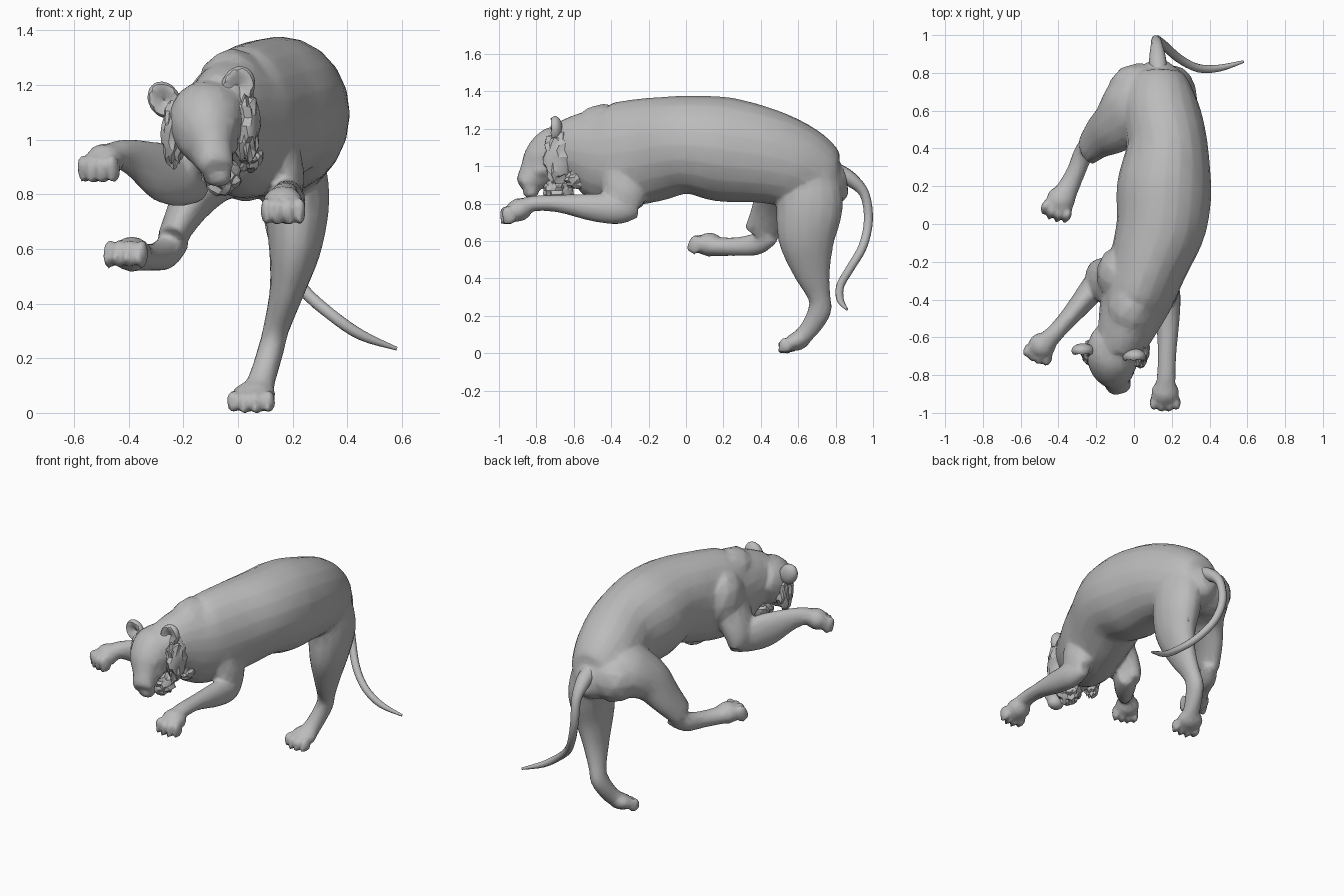
import bpy, bmesh, math, random
from mathutils import Vector, Matrix

if "Cube" in bpy.data.objects:
    bpy.data.objects.remove(bpy.data.objects["Cube"], do_unlink=True)
random.seed(4)

grey = bpy.data.materials.new("stone grey")
grey.use_nodes = True
COLOUR = (0.5, 0.5, 0.5, 1)
grey.diffuse_color = COLOUR
grey.node_tree.nodes["Principled BSDF"].inputs["Base Color"].default_value = COLOUR


def make(name, bm, angle=40):
    bmesh.ops.recalc_face_normals(bm, faces=bm.faces)
    me = bpy.data.meshes.new(name)
    bm.to_mesh(me)
    bm.free()
    me.materials.append(grey)
    ob = bpy.data.objects.new(name, me)
    bpy.context.collection.objects.link(ob)
    bpy.ops.object.select_all(action='DESELECT')
    bpy.context.view_layer.objects.active = ob
    ob.select_set(True)
    bpy.ops.object.shade_smooth_by_angle(angle=math.radians(angle))
    return ob


def spline(pts, steps=4):
    """Smooth curve through stations of any dimension."""
    out = []
    for i in range(len(pts) - 1):
        p = [pts[max(0, min(len(pts) - 1, i + k))] for k in (-1, 0, 1, 2)]
        for s in range(steps):
            t = s / steps
            out.append([0.5 * (2 * b + (c - a) * t + (2 * a - 5 * b + 4 * c - d) * t * t
                               + (3 * b - a - 3 * c + d) * t ** 3) for a, b, c, d in zip(*p)])
    return out + [list(pts[-1])]


def loft(bm, stations, ref, sides=16):
    """Elliptical tube; station = x, y, z, side radius, up radius."""
    pts = spline(stations)
    rings = []
    for i, p in enumerate(pts):
        t = (Vector(pts[min(i + 1, len(pts) - 1)][:3]) - Vector(pts[max(i - 1, 0)][:3])).normalized()
        side = t.cross(Vector(ref)).normalized()
        up = side.cross(t)
        ring = []
        for k in range(sides):
            a = 2 * math.pi * k / sides
            ring.append(bm.verts.new(Vector(p[:3]) + side * p[3] * math.cos(a) + up * p[4] * math.sin(a)))
        rings.append(ring)
    for a, b in zip(rings, rings[1:]):
        for k in range(sides):
            bm.faces.new((a[k], a[(k + 1) % sides], b[(k + 1) % sides], b[k]))
    bm.faces.new(rings[0][::-1])
    bm.faces.new(rings[-1])


def ball(bm, c, r, axes=None, sub=2):
    rot = axes.to_4x4() if axes else Matrix()
    m = Matrix.Translation(c) @ rot @ Matrix.Diagonal((*r, 1))
    bmesh.ops.create_icosphere(bm, subdivisions=sub, radius=1, matrix=m)


def paw(bm, c, d, w, l, h):
    """Pad with four toes, pointing along d."""
    f = Vector(d).normalized()
    s = f.cross(Vector((0, 0, 1))).normalized()
    u = s.cross(f)
    axes = Matrix((s, f, u)).transposed()
    c = Vector(c)
    ball(bm, c - f * l * 0.2, (w * 0.9, l * 0.85, h), axes)
    for k in (-1.5, -0.5, 0.5, 1.5):
        reach = 0.66 - 0.13 * abs(k)
        tip = c + s * k * w * 0.48 + f * l * reach - u * h * 0.1
        ball(bm, tip, (w * 0.26, l * 0.42, h * 0.85), axes)
        ball(bm, tip + f * l * 0.3 - u * h * 0.3, (w * 0.14, l * 0.25, h * 0.35), axes)


Z, FWD = (0, 0, 1), (0, -1, 0)
body = bmesh.new()

# Torso and neck
loft(body, [(.13, .86, .92, .05, .07), (.13, .78, .92, .14, .15), (.14, .62, .99, .20, .22),
            (.175, .42, 1.055, .215, .255), (.16, .2, 1.09, .25, .28), (.145, 0, 1.115, .24, .262),
            (.08, -.2, 1.085, .21, .28), (.01, -.4, 1.06, .19, .275),
            (-.04, -.55, 1.085, .155, .21), (-.085, -.68, 1.085, .12, .15)], Z, 20)

# Shoulder blades, withers and rump
ball(body, (.165, -.27, 1.07), (.08, .13, .18))
ball(body, (-.09, -.27, 1.09), (.11, .15, .18))
ball(body, (-.02, -.44, 1.19), (.13, .17, .145))
ball(body, (.03, .71, .92), (.17, .145, .15))

# Head with muzzle, nose, chin, brows and cheekbones
loft(body, [(-.09, -.60, 1.11, .13, .12), (-.11, -.68, 1.07, .145, .15), (-.11, -.75, 1.02, .125, .135),
            (-.095, -.81, .955, .08, .095), (-.08, -.86, .91, .066, .06), (-.075, -.88, .895, .052, .042)], Z)
ball(body, (-.075, -.83, .865), (.055, .045, .04))
ball(body, (-.08, -.878, .925), (.032, .02, .02))
for x in (-.17, -.04):
    ball(body, (x, -.805, 1.06), (.035, .03, .022))
    ball(body, (x, -.775, .98), (.045, .05, .04))

# Left hind leg, standing
loft(body, [(.17, .64, .98, .13, .17), (.21, .66, .80, .125, .18), (.21, .645, .62, .10, .155),
            (.18, .67, .45, .065, .105), (.14, .71, .31, .048, .062), (.12, .715, .23, .048, .062),
            (.09, .66, .13, .05, .052), (.07, .60, .07, .06, .045)], FWD)
paw(body, (.055, .58, .06), (-.2, -1, -.35), .092, .088, .052)

# Right hind leg, swung forward
loft(body, [(.06, .66, .98, .14, .17), (-.01, .60, .94, .15, .19), (-.10, .52, .87, .115, .15),
            (-.18, .465, .755, .075, .12), (-.245, .395, .635, .052, .09)], FWD)
loft(body, [(-.22, .45, .64, .045, .06), (-.265, .38, .585, .052, .06), (-.31, .27, .57, .05, .05),
            (-.37, .15, .57, .062, .052)], Z)
paw(body, (-.395, .11, .583), (-.4, -1, .12), .087, .09, .066)

# Left foreleg, reaching straight ahead
loft(body, [(.10, -.32, 1.08, .08, .13), (.13, -.34, .96, .095, .12), (.165, -.32, .85, .08, .115),
            (.175, -.29, .77, .05, .07)], FWD)
loft(body, [(.17, -.26, .775, .04, .05), (.18, -.36, .77, .065, .08), (.18, -.5, .78, .062, .074),
            (.175, -.68, .80, .05, .047), (.17, -.82, .80, .05, .042), (.165, -.9, .77, .06, .045)], Z)
paw(body, (.165, -.91, .76), (0, -1, -.4), .085, .09, .064)

# Right foreleg, thrown out to the side
loft(body, [(-.08, -.32, 1.08, .10, .13), (-.14, -.30, .97, .09, .13), (-.185, -.28, .87, .075, .10),
            (-.19, -.26, .80, .05, .07)], FWD)
loft(body, [(-.14, -.24, .83, .05, .06), (-.20, -.32, .85, .07, .095), (-.28, -.42, .88, .06, .108),
            (-.375, -.53, .93, .047, .072), (-.44, -.60, .945, .05, .052), (-.49, -.65, .92, .06, .047)], Z)
paw(body, (-.495, -.66, .915), (-.4, -.85, -.4), .083, .085, .066)

# Fuse muscles into one skin, then thin it to irregular facets
ob = make("lioness_body", body, 60)
m = ob.modifiers.new("fuse", 'REMESH')
m.mode, m.voxel_size, m.use_smooth_shade = 'VOXEL', 0.011, True
m = ob.modifiers.new("soften", 'SMOOTH')
m.factor, m.iterations = 0.5, 5
ob.modifiers.new("facet", 'DECIMATE').ratio = 0.1

# Tail
tail = bmesh.new()
loft(tail, [(.13, .80, .97, .05, .05), (.125, .88, .93, .04, .045), (.12, .955, .85, .027, .03),
            (.12, .975, .71, .025, .025), (.16, .945, .57, .024, .024), (.24, .875, .45, .023, .023),
            (.34, .825, .36, .022, .022), (.45, .825, .285, .019, .019), (.58, .86, .235, .007, .007)],
     (1, .3, 0), 10)
make("tail", tail)

# Cupped ears
for name, c, tilt, r in (("left_ear", (0, -.70, 1.195), .35, .068), ("right_ear", (-.27, -.67, 1.145), -.55, .064)):
    ear = bmesh.new()
    ball(ear, (0, 0, 0), (1, .6, 1), sub=3)
    for v in ear.verts:
        rad = math.hypot(v.co.x, v.co.z)
        if v.co.y < 0 and rad < .75:
            v.co.y += .65 * (1 - rad / .75) + .1
    ear.transform(Matrix.Translation(c) @ Matrix.Rotation(tilt, 4, 'Y') @ Matrix.Diagonal((r * .9, r, r * 1.1, 1)))
    make(name, ear, 30)

# Ragged cheek fur
for name, c, r in (("left_cheek_fur", (.03, -.68, 1.05), (.055, .085, .14)),
                   ("right_cheek_fur", (-.235, -.68, 1.02), (.045, .065, .12)),
                   ("left_neck_fur", (.04, -.57, .94), (.05, .09, .06)),
                   ("throat_fur", (-.06, -.68, .87), (.075, .08, .075))):
    fur = bmesh.new()
    ball(fur, (0, 0, 0), (1, 1, 1), sub=3)
    for v in fur.verts:
        v.co *= random.uniform(.8, 1.1)
    fur.transform(Matrix.Translation(c) @ Matrix.Diagonal((*r, 1)))
    make(name, fur, 25)
